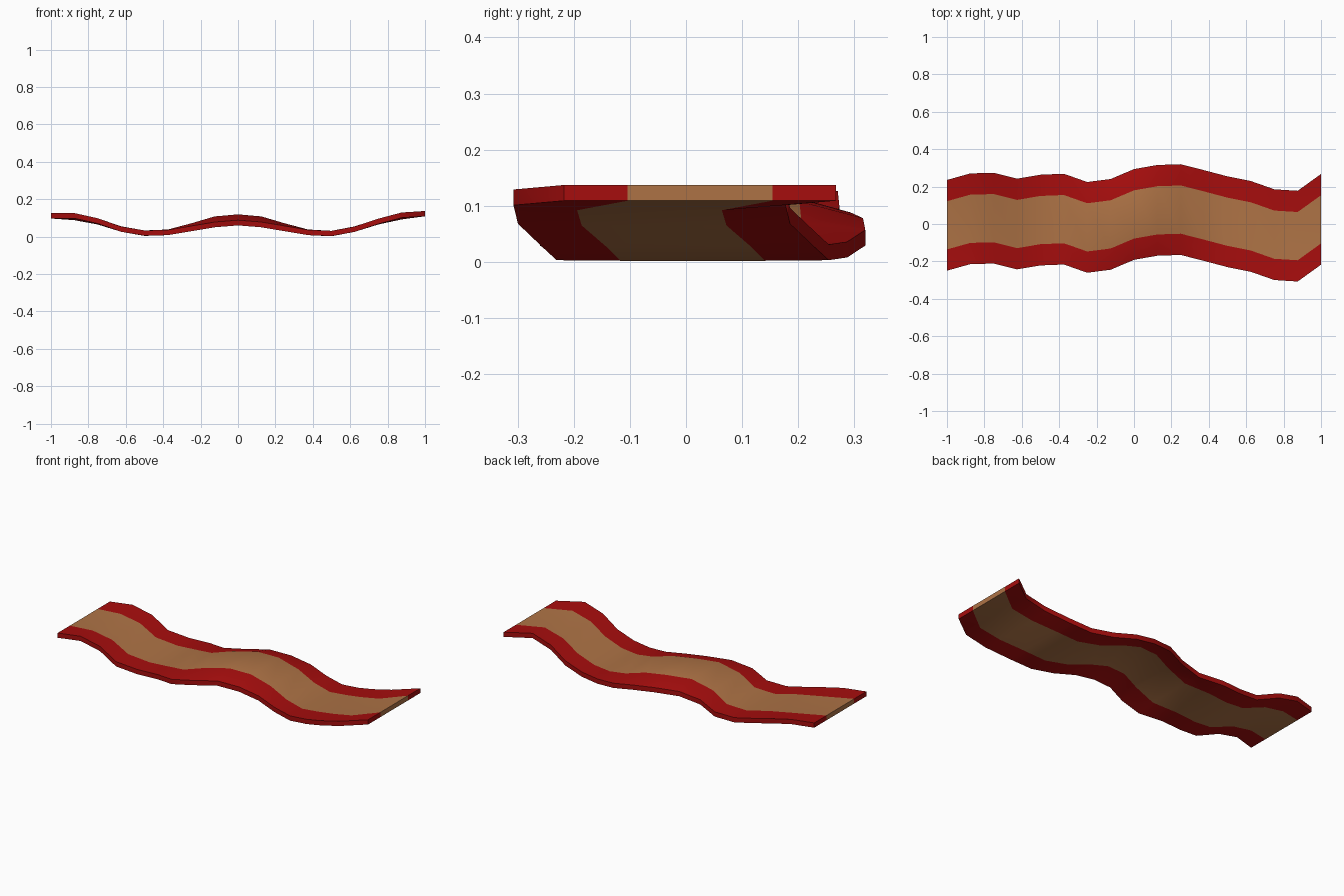
import bpy, bmesh, math

if "Cube" in bpy.data.objects:
    bpy.data.objects.remove(bpy.data.objects["Cube"])

# Sampled every 0.125 along the strip
centre_y = [-.007, .028, .031, 0, .021, .026, -.018, -.002, .051, .073, .077,
            .045, .012, -.013, -.057, -.065, .025]
mid_z = [.097, .088, .065, .027, .004, .010, .043, .080, .091,
         .080, .043, .010, .002, .027, .065, .092, .109]
edge_z = [.097, .098, .070, .026, .005, .008, .029, .050, .060,
          .050, .029, .008, .003, .026, .068, .101, .109]
THICK, OUTER, INNER = .028, .2425, .129


def material(name, colour):
    m = bpy.data.materials.new(name)
    m.diffuse_color = (*colour, 1)
    m.use_nodes = True
    m.node_tree.nodes["Principled BSDF"].inputs["Base Color"].default_value = m.diffuse_color
    return m


meat = material("meat red", (.38, .004, .004))
fat = material("fat tan", (.42, .17, .06))

# Wavy strip: a closed ring of eight points lofted along x
bm = bmesh.new()
rings = []
for i, (cy, mz, ez) in enumerate(zip(centre_y, mid_z, edge_z)):
    x = -1 + i * .125
    low = [(-OUTER, ez), (-INNER, mz), (INNER, mz), (OUTER, ez)]
    ring = [(y, z) for y, z in low] + [(y, z + THICK) for y, z in reversed(low)]
    rings.append([bm.verts.new((x, cy + y, max(z, 0))) for y, z in ring])

for a, b in zip(rings, rings[1:]):
    for k in range(8):
        n = (k + 1) % 8
        f = bm.faces.new((a[k], a[n], b[n], b[k]))
        f.material_index = 1 if k in (1, 5) else 0   # middle band is fat

# End caps, split into the same three bands
for r in (rings[0], rings[-1]):
    for k in range(3):
        f = bm.faces.new((r[k], r[k + 1], r[6 - k], r[7 - k]))
        f.material_index = 1 if k == 1 else 0
bmesh.ops.recalc_face_normals(bm, faces=bm.faces)

mesh = bpy.data.meshes.new("bacon_strip")
bm.to_mesh(mesh)
bm.free()
mesh.materials.append(meat)
mesh.materials.append(fat)
strip = bpy.data.objects.new("bacon_strip", mesh)
bpy.context.collection.objects.link(strip)
bpy.context.view_layer.objects.active = strip
strip.select_set(True)
bpy.ops.object.shade_smooth_by_angle(angle=math.radians(40))
